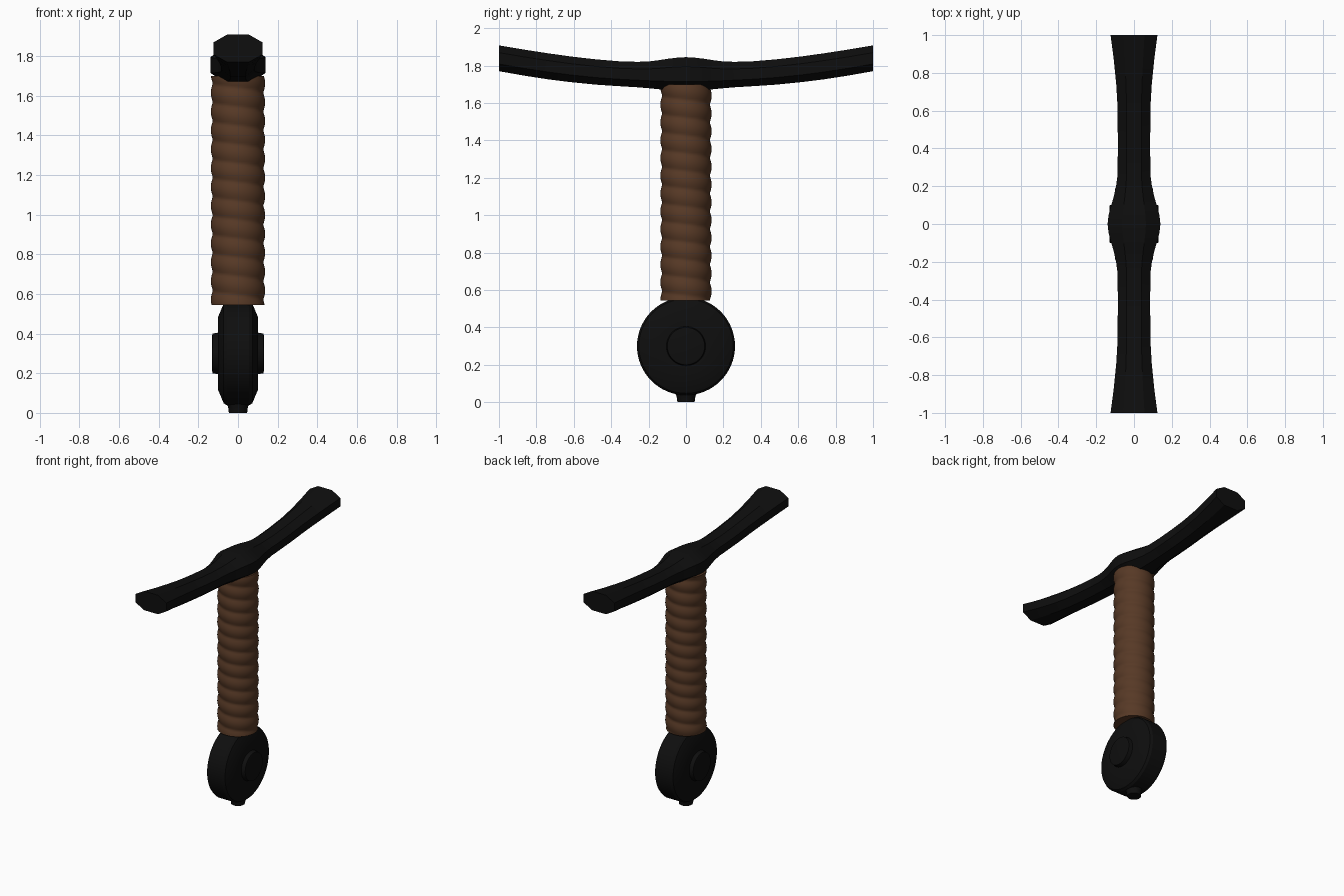
import bpy, math
from mathutils import Matrix

if "Cube" in bpy.data.objects:
    bpy.data.objects.remove(bpy.data.objects["Cube"])


def material(name, rgb):
    m = bpy.data.materials.new(name)
    m.diffuse_color = (*rgb, 1)
    m.use_nodes = True
    m.node_tree.nodes["Principled BSDF"].inputs["Base Color"].default_value = m.diffuse_color
    return m


BLACK = material("blackened_steel", (0.0045, 0.0045, 0.0045))
BROWN = material("brown_leather", (0.095, 0.041, 0.019))


def loft(name, rings, mat, angle=30):
    """Skin a list of equally sized vertex rings and cap both ends."""
    n = len(rings[0])
    verts = [v for r in rings for v in r]
    faces = [(i * n + j, i * n + (j + 1) % n, (i + 1) * n + (j + 1) % n, (i + 1) * n + j)
             for i in range(len(rings) - 1) for j in range(n)]
    faces += [tuple(reversed(range(n))), tuple(range(len(verts) - n, len(verts)))]
    me = bpy.data.meshes.new(name)
    me.from_pydata(verts, [], faces)
    me.shade_smooth()
    me.set_sharp_from_angle(angle=math.radians(angle))
    me.materials.append(mat)
    ob = bpy.data.objects.new(name, me)
    bpy.context.collection.objects.link(ob)
    return ob


def turned(name, profile, n, mat):
    """Rings of (radius, height) around z."""
    return loft(name, [[(r * math.cos(2 * math.pi * k / n), r * math.sin(2 * math.pi * k / n), z)
                        for k in range(n)] for r, z in profile], mat)


# crossguard: octagonal sections along y (y, half width, bottom z, top z)
half = [(0, .140, 1.665, 1.845), (.05, .134, 1.666, 1.842), (.10, .120, 1.669, 1.836),
        (.15, .106, 1.674, 1.828), (.20, .095, 1.679, 1.822), (.26, .087, 1.684, 1.820),
        (.36, .086, 1.690, 1.823), (.48, .086, 1.698, 1.833), (.62, .087, 1.712, 1.849),
        (.74, .094, 1.727, 1.866), (.87, .107, 1.747, 1.886), (1.0, .124, 1.770, 1.908)]
stations = [(-y, w, b, t) for y, w, b, t in reversed(half[1:])] + half


def octagon(y, w, b, t):
    f, c = .45 * w, .28 * (t - b)
    return [(x, y, z) for x, z in ((f, b), (-f, b), (-w, b + c), (-w, t - c),
                                   (-f, t), (f, t), (w, t - c), (w, b + c))]


loft("crossguard", [octagon(*s) for s in stations], BLACK)

# grip: cylinder with a helical leather wrap
PITCH, Z0, Z1, N, ROWS = .095, .545, 1.70, 48, 120
rings = []
for i in range(ROWS + 1):
    z = Z0 + (Z1 - Z0) * i / ROWS
    ring = []
    for k in range(N):
        a = 2 * math.pi * k / N
        r = .127 + .010 * abs(math.sin(math.pi * (z / PITCH + k / N)))
        ring.append((r * math.cos(a), r * math.sin(a), z))
    rings.append(ring)
loft("leather_grip", rings, BROWN, 50)

# wheel pommel with a raised boss on each side, lying along x
side = [(.262, .055), (.252, .072), (.185, .100), (.105, .100), (.100, .128), (.092, .130)]
profile = [(r, -x) for r, x in reversed(side)] + side
pommel = turned("wheel_pommel", profile, 64, BLACK)
pommel.data.transform(Matrix.Translation((0, 0, .30)) @ Matrix.Rotation(math.pi / 2, 4, 'Y'))

# end nut under the pommel
turned("pommel_nut", [(.046, 0), (.050, .03), (.062, .06)], 24, BLACK)
